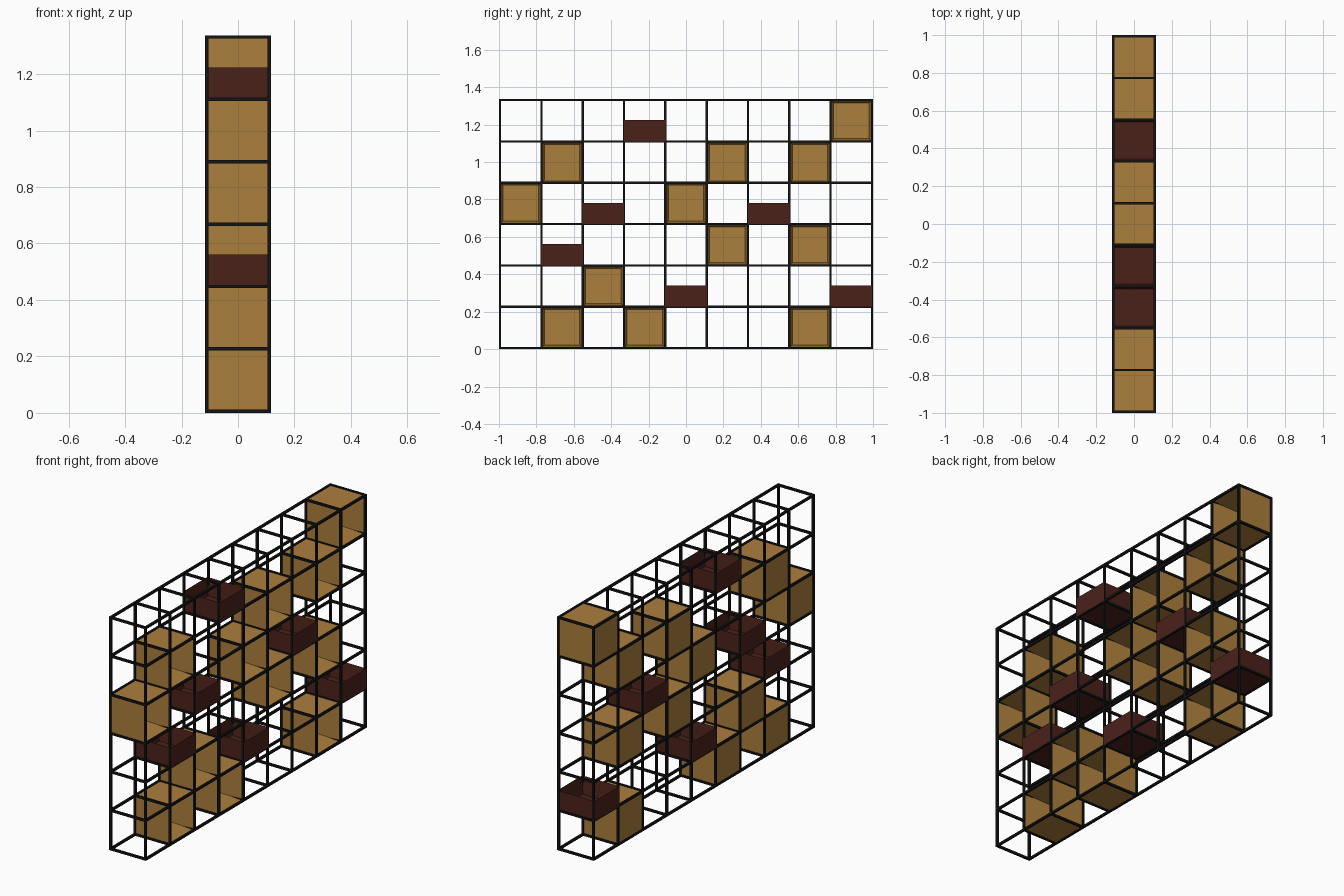
import bpy, bmesh
from mathutils import Matrix, Vector

if "Cube" in bpy.data.objects:
    bpy.data.objects.remove(bpy.data.objects["Cube"])

T = 0.012                 # bar thickness
P = (2 - T) / 9           # cell pitch
COLS, ROWS = 9, 6
Y0, Z0, HX = -1 + T / 2, T / 2, P / 2


def material(name, color):
    m = bpy.data.materials.new(name)
    m.diffuse_color = (*color, 1)
    m.use_nodes = True
    m.node_tree.nodes["Principled BSDF"].inputs["Base Color"].default_value = m.diffuse_color
    return m


def make(name, bm, mat):
    me = bpy.data.meshes.new(name)
    bm.to_mesh(me)
    bm.free()
    me.materials.append(mat)
    ob = bpy.data.objects.new(name, me)
    bpy.context.collection.objects.link(ob)
    return ob


def add_box(bm, center, size):
    mat = Matrix.Translation(center) @ Matrix.Diagonal((*size, 1))
    return bmesh.ops.create_cube(bm, size=1, matrix=mat)["verts"]


def open_box(name, center, size, opening, wall, mat):
    """Box hollowed out through the face that points along `opening`."""
    bm = bmesh.new()
    add_box(bm, center, size)
    bm.normal_update()
    face = max(bm.faces, key=lambda f: f.normal.dot(opening))
    bmesh.ops.inset_region(bm, faces=[face], thickness=wall, use_even_offset=True)
    depth = abs(Vector(size).dot(opening)) - wall
    bmesh.ops.translate(bm, verts=face.verts[:], vec=-opening * depth)
    return make(name, bm, mat)


black = material("black_metal", (0.007, 0.007, 0.007))
wood = material("light_wood", (0.41, 0.21, 0.045))
dark = material("dark_wood", (0.07, 0.015, 0.01))

# Wire frame: uprights, long rails and cross bars
H, L = ROWS * P + T, 2.0
ys = [Y0 + i * P for i in range(COLS + 1)]
zs = [Z0 + k * P for k in range(ROWS + 1)]
bars = {
    "uprights": [((x, y, H / 2), (T, T, H)) for x in (-HX, HX) for y in ys],
    "long_rails": [((x, 0, z), (T, L, T)) for x in (-HX, HX) for z in zs],
    "cross_bars": [((0, y, z), (P + T, T, T)) for y in ys for z in zs],
}
for name, items in bars.items():
    bm = bmesh.new()
    for c, s in items:
        add_box(bm, c, s)
    make(name, bm, black)

# Wooden cubbies, open towards +x (column, row)
cubbies = [(8, 5), (1, 4), (5, 4), (7, 4), (0, 3), (4, 3),
           (5, 2), (7, 2), (2, 1), (1, 0), (3, 0), (7, 0)]
for i, k in cubbies:
    c = (0, Y0 + (i + 0.5) * P, Z0 + (k + 0.5) * P)
    open_box("cubby", c, (P, P, P), Vector((1, 0, 0)), 0.016, wood)

# Half-height dark trays, open at the top
trays = [(3, 5), (2, 3), (6, 3), (1, 2), (4, 1), (8, 1)]
TH = P / 2 + 0.003
for i, k in trays:
    c = (0, Y0 + (i + 0.5) * P, Z0 + k * P + TH / 2)
    open_box("tray", c, (P + T + 0.001, P + 0.002, TH), Vector((0, 0, 1)), 0.014, dark)
